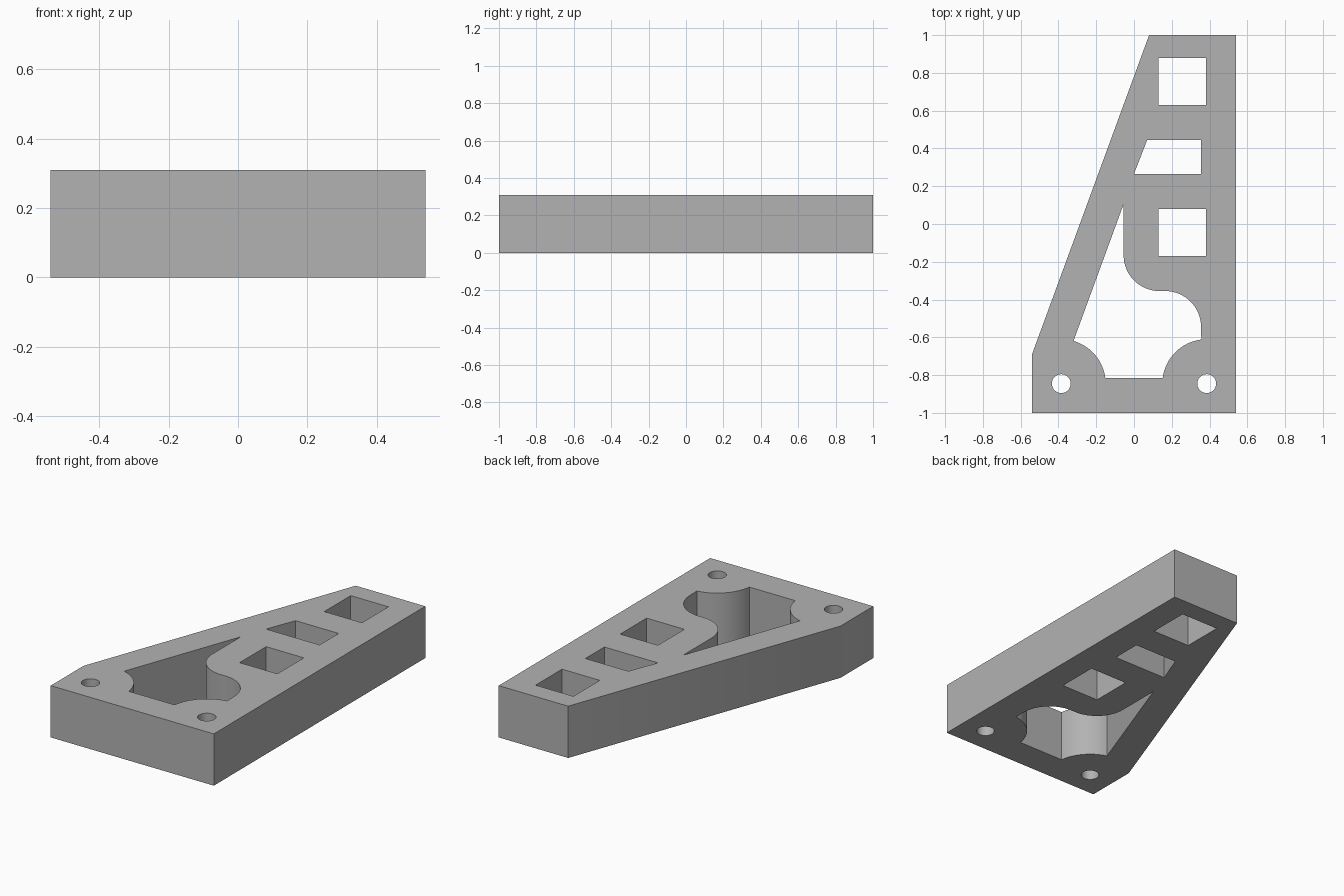
import bpy
import bmesh
from math import radians, cos, sin

HEIGHT = 0.31

cube = bpy.data.objects.get("Cube")
if cube:
    bpy.data.objects.remove(cube, do_unlink=True)


def arc(cx, cy, r, start, end, steps=16):
    """Points along an arc, angles in degrees."""
    angles = [radians(start + (end - start) * i / steps) for i in range(steps + 1)]
    return [(cx + r * cos(a), cy + r * sin(a)) for a in angles]


def rectangle(x0, x1, y0, y1):
    return [(x0, y0), (x1, y0), (x1, y1), (x0, y1)]


# Tapered outer outline
outline = [(-0.54, -1), (0.54, -1), (0.54, 1), (0.08, 1), (-0.54, -0.69)]

# Large curved pocket that wraps around the screw bosses
screw_x, screw_y, boss = 0.385, -0.845, 0.235
pocket = (
    arc(screw_x, screw_y, boss, 173, 97)
    + arc(0.165, -0.545, 0.19, 0, 90)
    + arc(0.135, -0.165, 0.19, 270, 180)
    + [(-0.055, 0.105)]
    + arc(-screw_x, screw_y, boss, 74, 7)
)

# Square windows, slanted window and screw holes
loops = [
    outline,
    pocket,
    rectangle(0.13, 0.38, 0.63, 0.88),
    rectangle(0.13, 0.38, -0.17, 0.08),
    [(0, 0.265), (0.355, 0.265), (0.355, 0.445), (0.07, 0.445)],
]
for side in (-1, 1):
    loops.append(arc(side * screw_x, screw_y, 0.05, 0, 360, 32)[:-1])

# Fill the profile and extrude it into a solid plate
bm = bmesh.new()
for loop in loops:
    verts = [bm.verts.new((x, y, 0)) for x, y in loop]
    for a, b in zip(verts, verts[1:] + verts[:1]):
        bm.edges.new((a, b))
bmesh.ops.triangle_fill(bm, edges=bm.edges[:], use_beauty=True, normal=(0, 0, 1))
extruded = bmesh.ops.extrude_face_region(bm, geom=bm.faces[:], use_keep_orig=True)
top = [g for g in extruded["geom"] if isinstance(g, bmesh.types.BMVert)]
bmesh.ops.translate(bm, verts=top, vec=(0, 0, HEIGHT))
bmesh.ops.recalc_face_normals(bm, faces=bm.faces[:])

mesh = bpy.data.meshes.new("bracket_plate")
bm.to_mesh(mesh)
bm.free()
plate = bpy.data.objects.new("bracket_plate", mesh)
bpy.context.collection.objects.link(plate)

# Plain grey material
grey = bpy.data.materials.new("plain grey")
grey.use_nodes = True
colour = (0.45, 0.45, 0.45, 1)
grey.diffuse_color = colour
grey.node_tree.nodes["Principled BSDF"].inputs["Base Color"].default_value = colour
mesh.materials.append(grey)

# Smooth the curved walls, keep the corners sharp
bpy.ops.object.select_all(action="DESELECT")
plate.select_set(True)
bpy.context.view_layer.objects.active = plate
bpy.ops.object.shade_smooth_by_angle(angle=radians(25))
